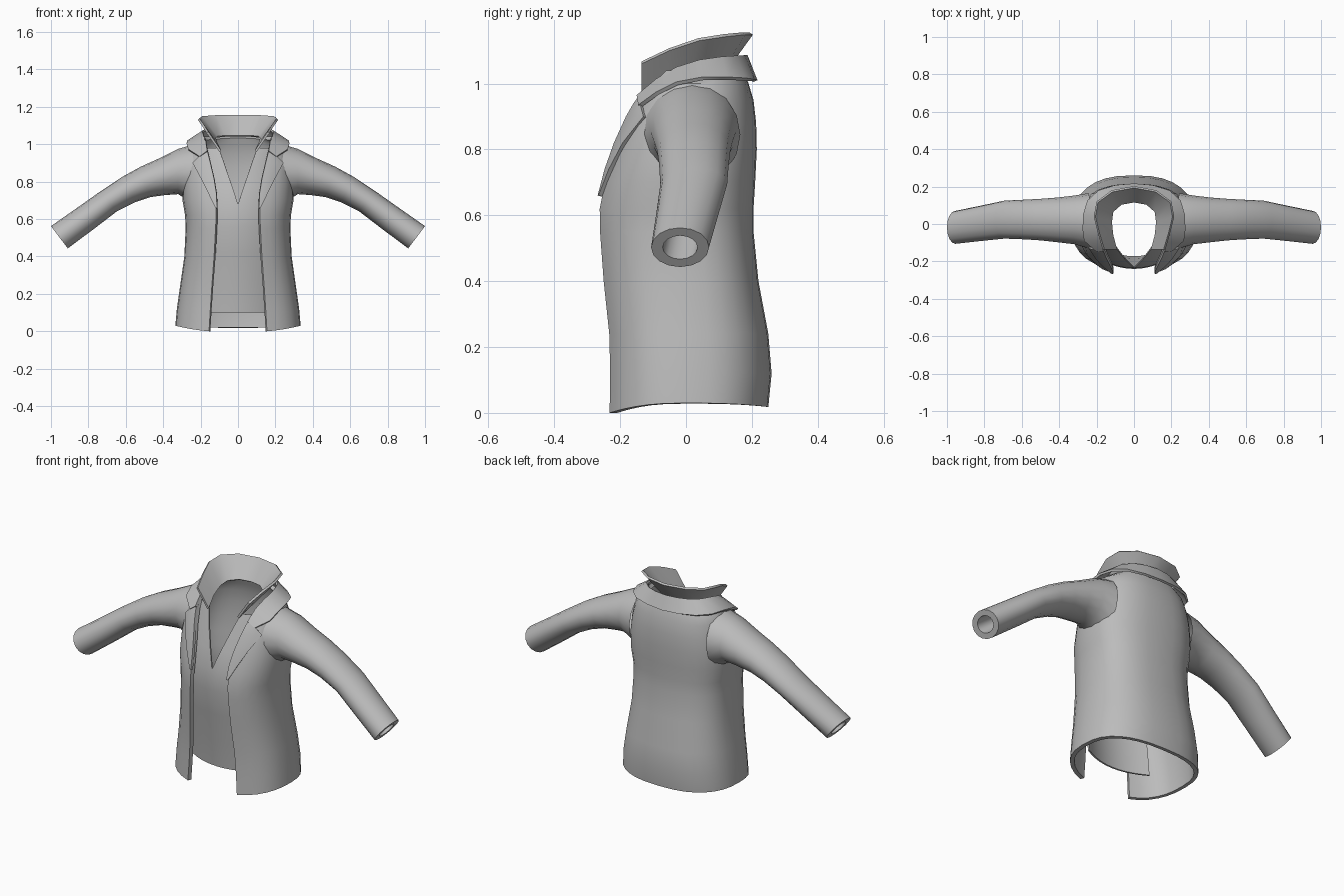
import bpy, math
from mathutils import Vector

if "Cube" in bpy.data.objects:
    bpy.data.objects.remove(bpy.data.objects["Cube"])

grey = bpy.data.materials.new("grey cloth")
grey.diffuse_color = (0.5, 0.5, 0.5, 1)
grey.use_nodes = True
grey.node_tree.nodes["Principled BSDF"].inputs["Base Color"].default_value = grey.diffuse_color


def loft(name, rows, closed=False, thick=0.0, angle=35):
    """Skin rows of points, mirror across x, thicken inward, shade."""
    n = len(rows[0])
    faces = []
    for r in range(len(rows) - 1):
        for i in range(n if closed else n - 1):
            j = (i + 1) % n
            faces.append((r * n + i, r * n + j, (r + 1) * n + j, (r + 1) * n + i))
    me = bpy.data.meshes.new(name)
    me.from_pydata([tuple(p) for row in rows for p in row], [], faces)
    me.materials.append(grey)
    ob = bpy.data.objects.new(name, me)
    bpy.context.collection.objects.link(ob)
    m = ob.modifiers.new("mirror", 'MIRROR')
    m.use_clip = True
    m.merge_threshold = 0.001
    if thick:
        s = ob.modifiers.new("thickness", 'SOLIDIFY')
        s.thickness = thick
        s.offset = -1
    bpy.ops.object.select_all(action='DESELECT')
    ob.select_set(True)
    bpy.context.view_layer.objects.active = ob
    bpy.ops.object.convert(target='MESH')
    bpy.ops.object.shade_smooth_by_angle(angle=math.radians(angle))
    return ob


# Jacket body sections: height, half width, front y, back y, front opening
BODY = [(0.03, .335, -.232, .25, .155), (0.12, .327, -.230, .26, .148),
        (0.24, .31, -.233, .25, .14), (0.40, .287, -.25, .22, .128),
        (0.55, .28, -.261, .205, .12), (0.62, .283, -.262, .205, .117),
        (0.70, .297, -.246, .21, .118), (0.80, .297, -.213, .215, .13),
        (0.88, .287, -.18, .213, .147), (0.95, .27, -.14, .205, .163),
        (1.00, .255, -.10, .19, .175), (1.04, .20, -.06, .175, .18)]
P = 0.8   # squareness of the section


def section(z):
    for a, b in zip(BODY, BODY[1:]):
        if z <= b[0]:
            t = max(0, (z - a[0]) / (b[0] - a[0]))
            return [u + (v - u) * t for u, v in zip(a, b)]
    return BODY[-1]


def body_y(x, z):
    """Front surface of the jacket at x, z."""
    _, w, yf, _, o = section(z)
    a0 = math.asin((o / w) ** (1 / P))
    a = math.asin(min(1, x / w) ** (1 / P))
    return yf * (math.cos(a) / math.cos(a0)) ** P


rows = []
for k, (z, w, yf, yb, o) in enumerate(BODY):
    a0 = math.asin((o / w) ** (1 / P))
    row = []
    for i in range(15):
        a = a0 + (math.pi - a0) * i / 14
        c = math.cos(a)
        x = w * max(0, math.sin(a)) ** P
        y = yf * (c / math.cos(a0)) ** P if c > 0 else yb * (-c) ** P
        drop = 0
        if k == 0:
            drop = 0.03 * (c / math.cos(a0)) ** 2 if c > 0 else 0.012 * c * c
        row.append((0 if i == 14 else x, y, z - drop))
    rows.append(row)
loft("jacket_body", rows, thick=0.022)

# Sleeves: top x, z, bottom x, z, front y, back y
SLEEVE = [(.235, 1.0, .25, .69, -.13, .165), (.32, .975, .32, .733, -.108, .152),
          (.42, .925, .39, .728, -.098, .142), (.52, .88, .47, .717, -.088, .135),
          (.62, .825, .55, .69, -.082, .13), (.74, .745, .645, .643, -.078, .125),
          (.86, .66, .76, .555, -.09, .1), (1.0, .562, .91, .443, -.106, .07)]


def cuff(s, scale=1.0, n=16):
    tx, tz, bx, bz, yf, yb = s
    c = Vector(((tx + bx) / 2, (yf + yb) / 2, (tz + bz) / 2))
    up = Vector(((tx - bx) / 2, 0, (tz - bz) / 2)) * scale
    side = Vector((0, (yb - yf) / 2 * scale, 0))
    return [c + side * math.cos(2 * math.pi * i / n) + up * math.sin(2 * math.pi * i / n)
            for i in range(n)]


rings = [cuff(s) for s in SLEEVE]
# flat cuff rim and the hollow inside it
rings += [cuff(SLEEVE[-1], .6), cuff(SLEEVE[-2], .55), cuff(SLEEVE[-3], .5), cuff(SLEEVE[-3], .01)]
loft("sleeves", rings, closed=True, angle=45)

# Lapels lying on the chest: height, inner x, outer x
LAPEL = [(.66, .112, .121), (.74, .116, .160), (.82, .129, .200),
         (.90, .148, .243), (.94, .158, .203), (.97, .165, .172)]
rows = []
for z, xi, xo in LAPEL:
    xs = [xi + (xo - xi) * i / 4 for i in range(5)]
    rows.append([(x, body_y(x, z) - .013, z) for x in xs])
loft("lapels", rows, thick=0.016)

# Folded jacket collar, front end to centre back
low = [(.205, -.145, .935), (.267, -.09, .975), (.275, -.03, 1.005), (.272, .05, 1.02),
       (.25, .125, 1.02), (.19, .18, 1.017), (.10, .208, 1.013), (0, .217, 1.01)]
high = [(.165, -.15, .965), (.172, -.09, 1.015), (.185, -.03, 1.05), (.192, .04, 1.072),
        (.175, .11, 1.082), (.13, .155, 1.085), (.07, .178, 1.086), (0, .187, 1.086)]
loft("jacket_collar", [low, high], thick=0.012)

# Shirt front with a deep V neck: height, front y, inner x, outer x
SHIRT = [(.10, -.18, 0, .2), (.25, -.195, 0, .2), (.42, -.222, 0, .2), (.56, -.24, 0, .2),
         (.68, -.236, 0, .19), (.78, -.206, .033, .18), (.88, -.172, .068, .175),
         (.98, -.135, .102, .17)]
rows = []
for z, yf, xi, xo in SHIRT:
    xs = [xi + (xo - xi) * i / 5 for i in range(6)]
    rows.append([(x, yf + 1.5 * x * x, z) for x in xs])
loft("shirt_front", rows, thick=0.008, angle=20)

# Flared standing shirt collar, front end to centre back
base = [(.10, -.135, .96), (.12, -.06, 1.0), (.127, .01, 1.025), (.118, .07, 1.035),
        (.07, .112, 1.04), (0, .125, 1.04)]
rim = [(.168, -.135, 1.06), (.193, -.05, 1.10), (.215, .04, 1.13), (.20, .12, 1.142),
       (.12, .18, 1.148), (0, .203, 1.148)]
loft("shirt_collar", [base, rim], thick=0.012)
